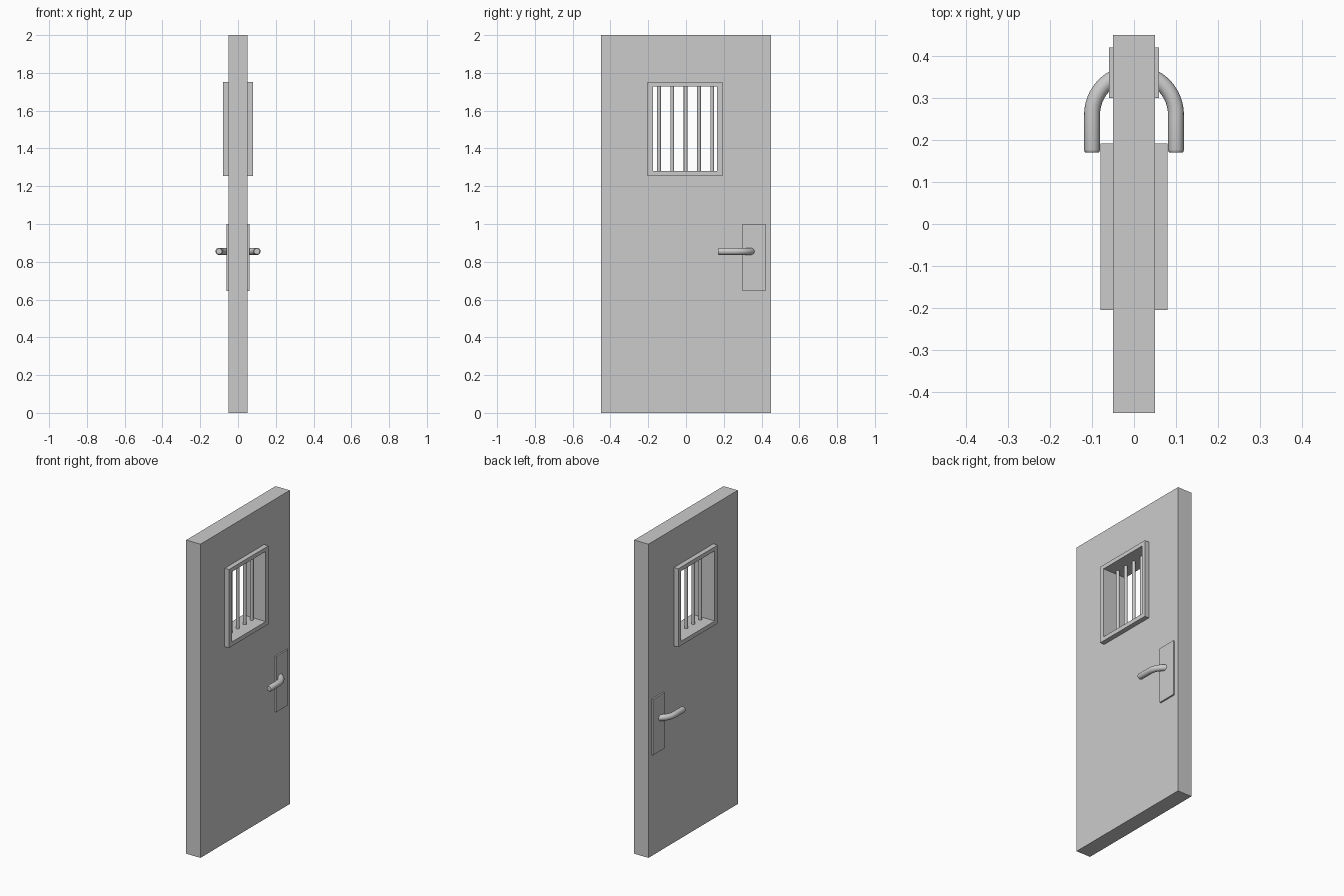
import bpy, bmesh, math

if "Cube" in bpy.data.objects:
    bpy.data.objects.remove(bpy.data.objects["Cube"])


def box(name, lo, hi):
    bpy.ops.mesh.primitive_cube_add(size=1, location=[(a + b) / 2 for a, b in zip(lo, hi)])
    ob = bpy.context.object
    ob.name = name
    ob.scale = [b - a for a, b in zip(lo, hi)]
    bpy.ops.object.transform_apply(location=False, rotation=False, scale=True)
    return ob


def panel_with_hole(name, half, outer, inner):
    """Slab in the yz plane with a rectangular through-hole; rectangles are (y0, y1, z0, z1)."""
    bm = bmesh.new()
    rings = []
    for x in (-half, half):
        for y0, y1, z0, z1 in (outer, inner):
            rings.append([bm.verts.new((x, y, z)) for y, z in ((y0, z0), (y1, z0), (y1, z1), (y0, z1))])
    back_out, back_in, front_out, front_in = rings
    for a, b in ((back_out, back_in), (back_in, front_in), (front_in, front_out), (front_out, back_out)):
        for i in range(4):
            j = (i + 1) % 4
            bm.faces.new((a[i], a[j], b[j], b[i]))
    bmesh.ops.recalc_face_normals(bm, faces=bm.faces)
    me = bpy.data.meshes.new(name)
    bm.to_mesh(me)
    bm.free()
    ob = bpy.data.objects.new(name, me)
    bpy.context.collection.objects.link(ob)
    return ob


def handle(name, side):
    # quarter-bend out of the door, then a straight grip with a softened tip
    z, r, cy = 0.855, 0.1, 0.26
    pts = []
    for i in range(11):
        a = math.radians(70 - 7 * i)
        pts.append((side * r * math.cos(a), cy + r * math.sin(a), 1.0))
    pts += [(side * r, 0.177, 1.0), (side * r, 0.172, 0.93), (side * r, 0.17, 0.8)]
    cu = bpy.data.curves.new(name, 'CURVE')
    cu.dimensions = '3D'
    cu.bevel_depth = 0.019
    cu.bevel_resolution = 6
    cu.use_fill_caps = True
    sp = cu.splines.new('POLY')
    sp.points.add(len(pts) - 1)
    for p, (x, y, rad) in zip(sp.points, pts):
        p.co = (x, y, z, 1)
        p.radius = rad
    ob = bpy.data.objects.new(name, cu)
    bpy.context.collection.objects.link(ob)
    bpy.ops.object.select_all(action='DESELECT')
    ob.select_set(True)
    bpy.context.view_layer.objects.active = ob
    bpy.ops.object.convert(target='MESH')
    bpy.ops.object.shade_smooth_by_angle(angle=math.radians(40))


# Door leaf and window surround
opening = (-0.175, 0.165, 1.28, 1.727)
panel_with_hole("door_leaf", 0.05, (-0.45, 0.45, 0, 2), opening)
panel_with_hole("window_frame", 0.08, (-0.205, 0.192, 1.253, 1.753), opening)

# Window bars
for i in range(5):
    bpy.ops.mesh.primitive_cylinder_add(vertices=16, radius=0.01, depth=0.47,
                                        location=(0, -0.143 + 0.0705 * i, 1.503))
    bpy.context.object.name = f"window_bar_{i + 1}"
    bpy.ops.object.shade_smooth_by_angle(angle=math.radians(40))

# Lock plates and lever handles on both faces
for side, label in ((-1, "left"), (1, "right")):
    xs = sorted((side * 0.045, side * 0.06))
    box(f"lock_plate_{label}", (xs[0], 0.30, 0.645), (xs[1], 0.42, 1.0))
    handle(f"lever_handle_{label}", side)
